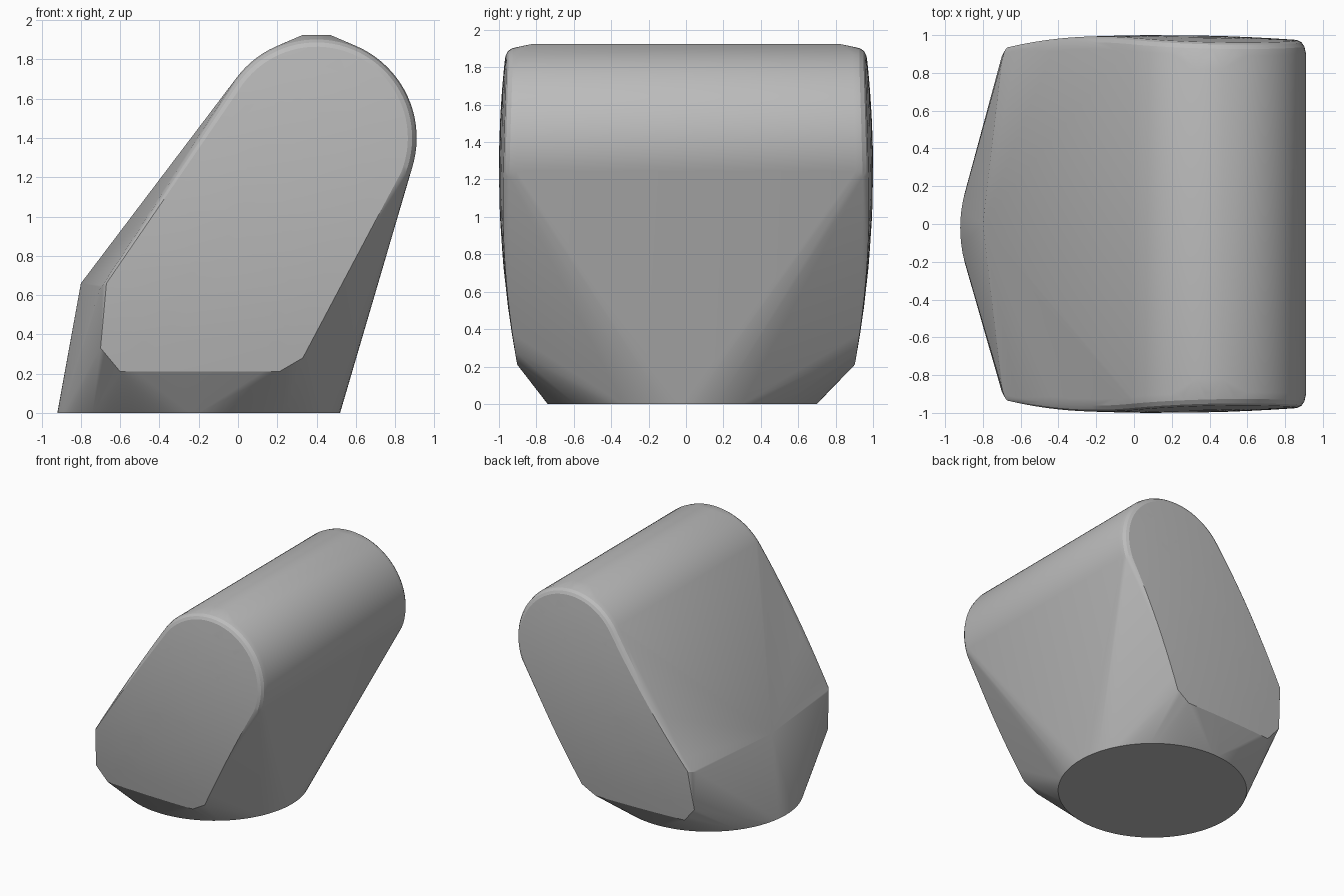
import bpy, bmesh, math
from mathutils import Vector

if "Cube" in bpy.data.objects:
    bpy.data.objects.remove(bpy.data.objects["Cube"], do_unlink=True)

# Single flat grey
grey = bpy.data.materials.new("plain grey")
grey.use_nodes = True
color = (0.5, 0.5, 0.5, 1)
grey.diffuse_color = color
grey.node_tree.nodes["Principled BSDF"].inputs["Base Color"].default_value = color

MID = Vector((0.15, 1.25))       # crown of the bowed end faces (x, z)
ROLL = Vector((0.40, 1.40))      # axis of the rounded top


def bow(p):
    """Half width of the body at a point of the end face."""
    return 1 - 0.05 * (p.x - MID.x) ** 2 - 0.09 * (p.y - MID.y) ** 2


def subdivide(a, b, n):
    return [a.lerp(b, i / n) for i in range(n)]


def roll_arc(radius):
    return [ROLL + radius * Vector((math.cos(t), math.sin(t)))
            for t in (math.radians(-22 + 170 * i / 40) for i in range(41))]


def outline(radius, shoulder):
    """End face profile: rounded top, sloping rear, clipped lower corners."""
    arc = roll_arc(radius)
    corners = [Vector(c) for c in ((-0.70, 0.33), (-0.60, 0.21), (0.21, 0.21), (0.33, 0.28))]
    path = [arc[-1], Vector(shoulder)] + corners + [arc[0]]
    pts = arc[:]
    for a, b in zip(path, path[1:]):
        pts += subdivide(a, b, 10)
    return pts


points = []
# Bowed end faces
face = outline(0.465, (-0.67, 0.66))
for s in (1, 0.85, 0.7, 0.5, 0.25):
    for p in face:
        q = MID.lerp(p, s)
        points += [(q.x, side * bow(q), q.y) for side in (-1, 1)]

# Softened upper rim between the end faces and the roll
for radius, shoulder, drop in ((0.487, (-0.68, 0.655), 0.009),
                               (0.502, (-0.69, 0.65), 0.03),
                               (0.51, (-0.70, 0.64), 0.065)):
    arc = roll_arc(radius)
    for p in arc + subdivide(Vector(shoulder), arc[-1], 10):
        points += [(p.x, side * (bow(p) - drop), p.y) for side in (-1, 1)]

# Round base, rear ridge point and narrow flat on the top
for i in range(96):
    t = math.tau * i / 96
    points.append((-0.2 + 0.72 * math.cos(t), -0.02 + 0.72 * math.sin(t), 0))
points.append((-0.80, 0, 0.66))
points += [(x, y, 1.925) for x in (0.33, 0.47) for y in (-0.82, 0.82)]

# Skin the body
bm = bmesh.new()
for p in points:
    bm.verts.new(p)
bmesh.ops.remove_doubles(bm, verts=bm.verts, dist=0.002)
hull = bmesh.ops.convex_hull(bm, input=bm.verts)
bmesh.ops.delete(bm, geom=list({v for v in hull["geom_interior"] + hull["geom_unused"]
                                if isinstance(v, bmesh.types.BMVert)}), context="VERTS")
bmesh.ops.dissolve_limit(bm, angle_limit=0.004, verts=bm.verts, edges=bm.edges)
bmesh.ops.recalc_face_normals(bm, faces=bm.faces)

mesh = bpy.data.meshes.new("wedge_body")
bm.to_mesh(mesh)
bm.free()
mesh.materials.append(grey)
body = bpy.data.objects.new("wedge_body", mesh)
bpy.context.collection.objects.link(body)
bpy.context.view_layer.objects.active = body
body.select_set(True)
bpy.ops.object.shade_smooth_by_angle(angle=math.radians(18))
